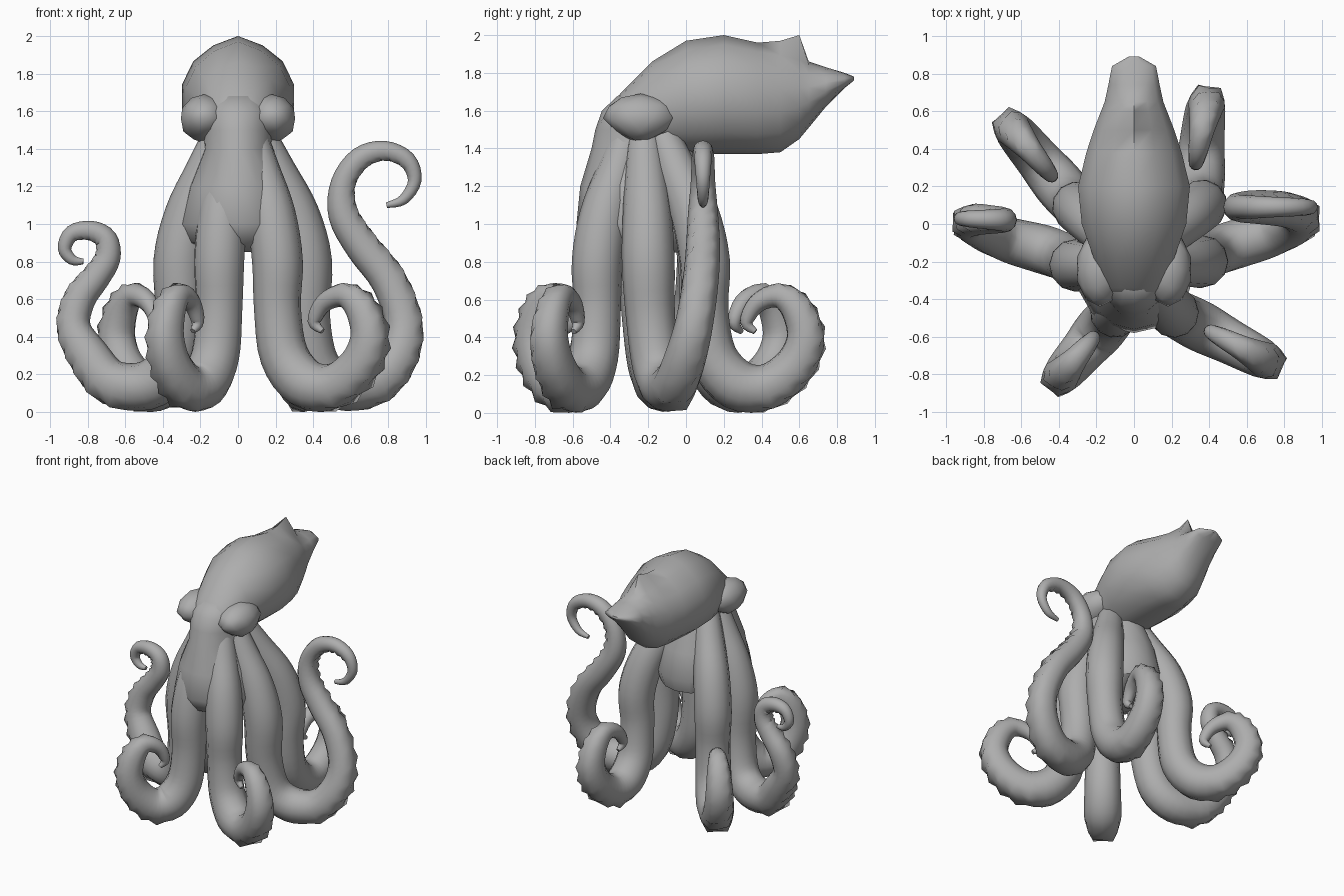
import bpy, bmesh, math
from mathutils import Vector

if "Cube" in bpy.data.objects:
    bpy.data.objects.remove(bpy.data.objects["Cube"])

skin = bpy.data.materials.new("grey_skin")
skin.use_nodes = True
GREY = (0.42, 0.42, 0.42, 1)
skin.diffuse_color = GREY
skin.node_tree.nodes["Principled BSDF"].inputs["Base Color"].default_value = GREY

NECK = Vector((0, -0.23, 0))
UP = Vector((0, 0, 1))


def finish(name, bm):
    bmesh.ops.recalc_face_normals(bm, faces=bm.faces)
    mesh = bpy.data.meshes.new(name)
    bm.to_mesh(mesh)
    bm.free()
    obj = bpy.data.objects.new(name, mesh)
    bpy.context.collection.objects.link(obj)
    mesh.materials.append(skin)
    bpy.ops.object.select_all(action="DESELECT")
    obj.select_set(True)
    bpy.context.view_layer.objects.active = obj
    bpy.ops.object.shade_smooth_by_angle(angle=math.radians(50))
    return obj


def loft(name, rings):
    """Skin a list of equal-sized point rings and cap both ends."""
    bm = bmesh.new()
    loops = [[bm.verts.new(p) for p in ring] for ring in rings]
    n = len(loops[0])
    for a, b in zip(loops, loops[1:]):
        for i in range(n):
            j = (i + 1) % n
            bm.faces.new((a[i], a[j], b[j], b[i]))
    bm.faces.new(loops[0])
    bm.faces.new(loops[-1])
    return finish(name, bm)


def angles(n):
    return [2 * math.pi * i / n for i in range(n)]


def smooth_path(points, steps):
    """Catmull-Rom samples through the points (x, y, z, radius)."""
    pts = [points[0]] + points + [points[-1]]
    out = []
    for a, b, c, d in zip(pts, pts[1:], pts[2:], pts[3:]):
        for k in range(steps):
            t = k / steps
            out.append(b + (c - a) * (t / 2) + (a * 2 - b * 5 + c * 4 - d) * (t * t / 2)
                       + (b * 3 - a - c * 3 + d) * (t ** 3 / 2))
    return out + [points[-1]]


# Arm profiles: outward distance, height, radius
CURL = [(0, .8, .135), (0, .55, .125), (.04, .3, .13), (.17, .15, .135), (.34, .14, .12),
        (.49, .25, .11), (.55, .4, .1), (.5, .55, .085), (.4, .62, .065),
        (.28, .58, .05), (.22, .48, .035), (.27, .43, .015)]
FOOT = [(0, .8, .14), (0, .5, .13), (.05, .25, .13), (.18, .14, .13), (.37, .16, .12),
        (.49, .3, .11)]
TALL = FOOT + [(.52, .48, .1), (.44, .7, .095), (.3, .88, .09), (.2, 1.05, .08),
               (.2, 1.22, .065), (.29, 1.35, .06), (.42, 1.39, .052), (.54, 1.34, .046),
               (.58, 1.23, .036), (.52, 1.13, .028), (.43, 1.1, .015)]
SHORT = FOOT + [(.57, .45, .09), (.54, .6, .085), (.45, .72, .075), (.39, .82, .068),
                (.4, .92, .06), (.48, .965, .052), (.58, .95, .044), (.62, .87, .036),
                (.58, .81, .028), (.52, .8, .015)]


def arm(name, profile, base, reach, lean, scale=1.0):
    base = Vector((*base, 0))
    out = Vector((*reach, 0)).normalized()
    side = UP.cross(out)
    path = []
    # Shoulder: blends from the neck out to the hip
    for z, f, r in ((1.45, .35, .09), (1.28, .55, .11), (1.05, .84, .13)):
        p = NECK.lerp(base, f)
        path.append(Vector((p.x, p.y, z, r)))
    # Free part of the arm, easing sideways over its lower half
    for i, (u, z, r) in enumerate(profile):
        t = min(1, 2 * i / (len(profile) - 1))
        p = base + out * u * scale + side * lean * t * t * (3 - 2 * t)
        path.append(Vector((p.x, p.y, z, r)))
    samples = smooth_path(path, 4)
    rings = []
    for i, s in enumerate(samples):
        tangent = (samples[min(i + 1, len(samples) - 1)] - samples[max(i - 1, 0)]).to_3d()
        under = side.cross(tangent).normalized()
        across = tangent.cross(under).normalized()
        ring = []
        for k, a in enumerate(angles(12)):
            r = s.w
            # Suckers: staggered bumps in two rows along the underside
            if 26 < i < len(samples) - 12 and k == (1 if i % 2 else 11):
                r *= 1.2
            ring.append(s.to_3d() + (under * math.cos(a) + across * math.sin(a)) * r)
        rings.append(ring)
    loft(name, rings)


arm("front_left_arm", CURL, (.21, -.47), (.5, -.26), 0)
arm("front_right_arm", CURL, (-.1, -.47), (-.29, -.34), 0, .8)
arm("back_left_arm", CURL, (.36, .1), (.09, .5), .07, .96)
arm("back_right_arm", CURL, (-.3, .09), (-.35, .42), 0, .98)
arm("left_arm", TALL, (.36, -.2), (1, 0), .29)
arm("right_arm", SHORT, (-.31, -.22), (-1, .03), -.23)

# Body: height, centre y, half width, half depth
BODY = [(1.68, -.2, .14, .16), (1.6, -.23, .185, .215), (1.5, -.235, .19, .245),
        (1.4, -.23, .185, .27), (1.2, -.22, .27, .34), (1.0, -.21, .32, .37),
        (.9, -.2, .28, .33), (.85, -.2, .17, .2)]
loft("body", [[Vector((w * math.cos(a), y + d * math.sin(a), z)) for a in angles(16)]
              for z, y, w, d in BODY])

# Mantle: y, top, bottom, half width
MANTLE = [(-.42, 1.6, 1.5, .08), (-.34, 1.7, 1.42, .17), (-.18, 1.86, 1.38, .22),
          (0, 1.95, 1.37, .285), (.2, 1.98, 1.37, .305), (.38, 1.94, 1.37, .26),
          (.5, 1.92, 1.38, .22), (.6, 1.89, 1.45, .18), (.65, 1.86, 1.51, .16),
          (.74, 1.83, 1.62, .14), (.84, 1.8, 1.72, .12), (.89, 1.78, 1.76, .03)]


def mantle_ring(y, top, bottom, width):
    ring = [Vector((width * math.sin(a), y, (top + bottom) / 2 + (top - bottom) / 2 * math.cos(a)))
            for a in angles(14)]
    # Crest: ridge rising to a spike near the tail
    ring[0].z += .11 if y == .6 else .05 if y == .5 else .02 if 0 <= y < .5 else 0
    return ring


loft("mantle", [mantle_ring(*row) for row in MANTLE])

# Eye bulges: flattened on the outside, tapering downward
for name, sign in (("left_eye", 1), ("right_eye", -1)):
    bm = bmesh.new()
    bmesh.ops.create_icosphere(bm, subdivisions=2, radius=1)
    for v in bm.verts:
        x, y, z = v.co
        taper = 1 + .4 * min(z, 0)
        v.co = Vector((sign * (.18 + x * .13), -.24 + y * .2 * taper, 1.56 + z * .13))
    finish(name, bm)
